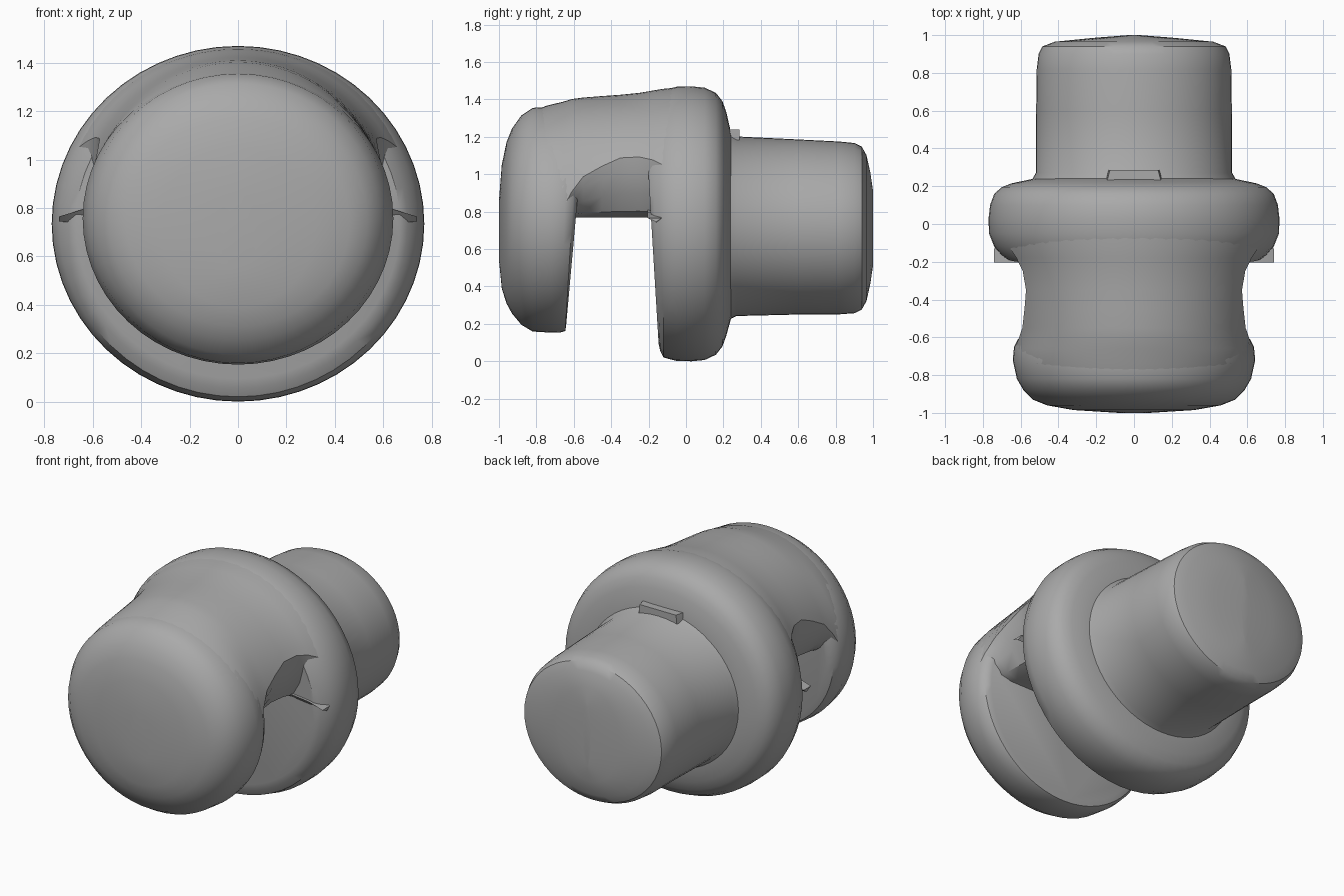
import bpy, bmesh, math

if "Cube" in bpy.data.objects:
    bpy.data.objects.remove(bpy.data.objects["Cube"], do_unlink=True)

grey = bpy.data.materials.new("plain grey")
grey.use_nodes = True
colour = (0.4, 0.4, 0.4, 1)
grey.diffuse_color = colour
grey.node_tree.nodes["Principled BSDF"].inputs["Base Color"].default_value = colour


def loft(name, rings, angle=35):
    """Skin a list of equal-length closed rings and cap both ends."""
    bm = bmesh.new()
    loops = [[bm.verts.new(p) for p in ring] for ring in rings]
    n = len(loops[0])
    for a, b in zip(loops, loops[1:]):
        for i in range(n):
            j = (i + 1) % n
            bm.faces.new((a[i], a[j], b[j], b[i]))
    bm.faces.new(loops[0])
    bm.faces.new(loops[-1])
    bmesh.ops.recalc_face_normals(bm, faces=bm.faces[:])
    mesh = bpy.data.meshes.new(name)
    bm.to_mesh(mesh)
    bm.free()
    ob = bpy.data.objects.new(name, mesh)
    bpy.context.collection.objects.link(ob)
    mesh.materials.append(grey)
    bpy.ops.object.select_all(action='DESELECT')
    ob.select_set(True)
    bpy.context.view_layer.objects.active = ob
    bpy.ops.object.shade_smooth_by_angle(angle=math.radians(angle))
    return ob


def oval(y, rx, rz, cz, lean=0, n=56):
    """Oval ring across y; lean tilts it forward or back with height."""
    pts = []
    for i in range(n):
        t = 2 * math.pi * i / n
        z = rz * math.sin(t)
        pts.append((rx * math.cos(t), y + lean * z, cz + z))
    return pts


def arch(y, rx, top, start, floor=0.77, n=32):
    """Bridge section: arc over the top, tucked-in sides, flat underside."""
    cz, a = 0.75, math.radians(start)
    pts = []
    for i in range(n + 1):
        t = a + (math.pi - 2 * a) * i / n
        pts.append((rx * math.cos(t), y, cz + (top - cz) * math.sin(t)))
    x, z = pts[0][0], pts[0][2]
    side = [(-x * 0.985, z - (z - floor) * 0.25), (-x * 0.93, z - (z - floor) * 0.6),
            (-x * 0.84, z - (z - floor) * 0.9), (-x * 0.72, floor)]
    pts += [(px, y, pz) for px, pz in side]
    pts += [(-px, y, pz) for px, pz in reversed(side)]
    return pts


# Front disc with a domed face and a slightly leaning back wall
loft("front_disc", [oval(*r) for r in (
    (-1.0, 0.08, 0.16, 0.70), (-0.985, 0.32, 0.33, 0.72), (-0.96, 0.46, 0.43, 0.74),
    (-0.93, 0.535, 0.495, 0.75), (-0.88, 0.585, 0.56, 0.755), (-0.82, 0.62, 0.598, 0.757),
    (-0.72, 0.642, 0.604, 0.757), (-0.65, 0.635, 0.602, 0.757, 0.03),
    (-0.61, 0.615, 0.595, 0.757, 0.06), (-0.59, 0.58, 0.565, 0.757, 0.09))])

# Bridge joining the disc to the flange across the top
loft("bridge", [arch(*r) for r in (
    (-0.82, 0.60, 1.34, 4), (-0.74, 0.635, 1.368, 4), (-0.66, 0.635, 1.387, 6),
    (-0.61, 0.63, 1.402, 14), (-0.55, 0.633, 1.41, 21), (-0.45, 0.645, 1.418, 26),
    (-0.35, 0.66, 1.425, 30), (-0.25, 0.68, 1.435, 30), (-0.18, 0.705, 1.447, 28),
    (-0.12, 0.73, 1.457, 25), (-0.05, 0.75, 1.463, 22))])

# Wide flange
loft("flange", [oval(*r) for r in (
    (-0.185, 0.67, 0.64, 0.735, -0.06), (-0.165, 0.70, 0.68, 0.735, -0.04),
    (-0.12, 0.74, 0.715, 0.735), (-0.05, 0.768, 0.733, 0.735), (0.03, 0.77, 0.735, 0.735),
    (0.10, 0.762, 0.728, 0.735), (0.16, 0.74, 0.70, 0.735), (0.195, 0.70, 0.655, 0.735),
    (0.215, 0.65, 0.60, 0.735), (0.24, 0.53, 0.50, 0.725))])

# Rear peg
loft("peg", [oval(*r) for r in (
    (0.15, 0.56, 0.53, 0.725), (0.225, 0.545, 0.505, 0.725), (0.27, 0.52, 0.48, 0.722),
    (0.60, 0.518, 0.468, 0.718), (0.82, 0.515, 0.462, 0.713), (0.90, 0.505, 0.455, 0.712),
    (0.94, 0.485, 0.435, 0.712), (0.965, 0.42, 0.39, 0.712), (0.985, 0.22, 0.30, 0.712),
    (1.0, 0.03, 0.20, 0.712))])

# Small tab above the peg
loft("top_tab", [[(-x, 0.20, z), (x, 0.20, z), (x * 0.85, 0.285, z), (-x * 0.85, 0.285, z)]
                 for x, z in ((0.16, 1.17), (0.155, 1.215), (0.15, 1.24))], 20)

# Pointed ledges at the two ends of the slot
for side, s in (("left", 1), ("right", -1)):
    loft(side + "_ledge", [[(s * x, -0.13, z + h), (s * x, -0.205, z + h), (s * x, -0.16, z - h)]
                           for x, z, h in ((0.45, 0.775, 0.04), (0.64, 0.765, 0.03), (0.74, 0.755, 0.01))], 20)
